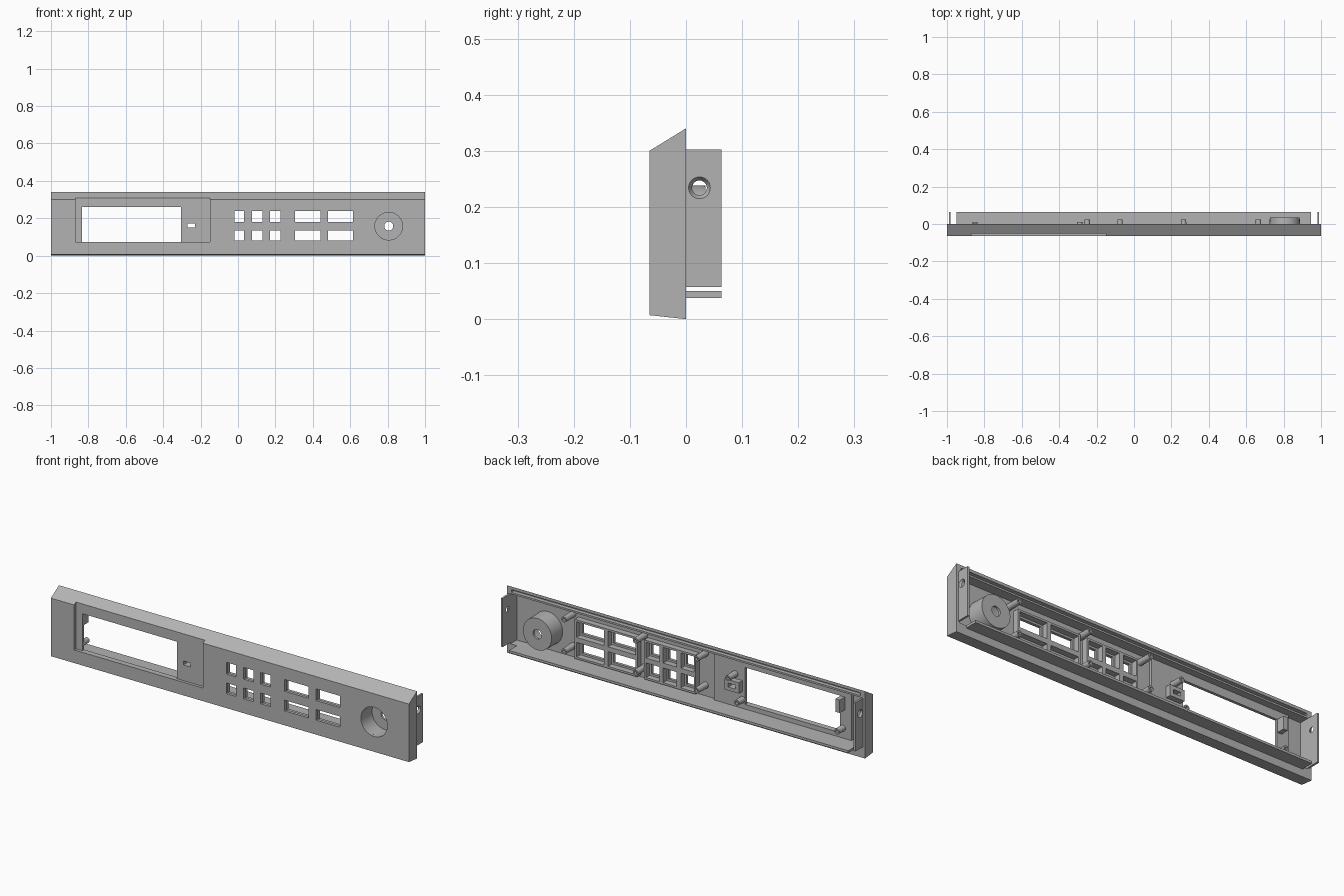
import bpy
import bmesh
import math
from mathutils import Matrix

old = bpy.data.objects.get("Cube")
if old:
    bpy.data.objects.remove(old, do_unlink=True)

grey = bpy.data.materials.new("plain grey")
grey.use_nodes = True
grey.diffuse_color = (0.45, 0.45, 0.45, 1)
grey.node_tree.nodes["Principled BSDF"].inputs["Base Color"].default_value = (0.45, 0.45, 0.45, 1)


def finish(name, bm):
    bmesh.ops.recalc_face_normals(bm, faces=bm.faces)
    mesh = bpy.data.meshes.new(name)
    bm.to_mesh(mesh)
    bm.free()
    mesh.materials.append(grey)
    obj = bpy.data.objects.new(name, mesh)
    bpy.context.collection.objects.link(obj)
    return obj


def box(name, xs, ys, zs):
    bm = bmesh.new()
    bmesh.ops.create_cube(bm, size=1)
    for v in bm.verts:
        v.co = [r[0] if c < 0 else r[1] for c, r in zip(v.co, (xs, ys, zs))]
    return finish(name, bm)


def cone(name, r1, r2, depth, centre, axis):
    bm = bmesh.new()
    bmesh.ops.create_cone(bm, cap_ends=True, segments=32, radius1=r1, radius2=r2, depth=depth)
    turn = Matrix.Rotation(math.pi / 2, 4, axis)
    bmesh.ops.transform(bm, matrix=Matrix.Translation(centre) @ turn, verts=bm.verts)
    return finish(name, bm)


def activate(obj):
    bpy.ops.object.select_all(action='DESELECT')
    obj.select_set(True)
    bpy.context.view_layer.objects.active = obj


def cut(obj, cutter):
    mod = obj.modifiers.new("cut", 'BOOLEAN')
    mod.operation = 'DIFFERENCE'
    mod.solver = 'EXACT'
    mod.object = cutter
    activate(obj)
    bpy.ops.object.modifier_apply(modifier=mod.name)
    bpy.data.objects.remove(cutter, do_unlink=True)


def lathe(name, profile, x, z, steps=32):
    """Closed (radius, y) profile turned about a front-to-back axis."""
    bm = bmesh.new()
    rings = []
    for i in range(steps):
        a = math.tau * i / steps
        rings.append([bm.verts.new((x + r * math.cos(a), y, z + r * math.sin(a))) for r, y in profile])
    for i in range(steps):
        a, b = rings[i], rings[(i + 1) % steps]
        for j in range(len(profile)):
            k = (j + 1) % len(profile)
            bm.faces.new((a[j], a[k], b[k], b[j]))
    obj = finish(name, bm)
    activate(obj)
    bpy.ops.object.shade_smooth_by_angle(angle=math.radians(35))
    return obj


WALL = -0.05   # inner face of the front wall
ROWS = [(0.08, 0.134), (0.179, 0.238)]
SMALL = [(-0.02, 0.033), (0.076, 0.132), (0.172, 0.228)]
WIDE = [(0.306, 0.44), (0.482, 0.616)]

# Main shell: side profile extruded along x
bm = bmesh.new()
section = [(-0.065, 0.007), (0, 0), (0, 0.34), (-0.065, 0.30)]
face = bm.faces.new([bm.verts.new((-1, y, z)) for y, z in section])
ext = bmesh.ops.extrude_face_region(bm, geom=[face])
for v in ext["geom"]:
    if isinstance(v, bmesh.types.BMVert):
        v.co.x = 1
shell = finish("front_panel", bm)
cut(shell, box("cavity", (-0.98, 0.98), (WALL, 0.1), (0.05, 0.302)))
cut(shell, box("top_groove", (-0.975, 0.975), (-0.02, 0.1), (0.311, 0.325)))
cut(shell, box("display_recess", (-0.87, -0.15), (-0.1, WALL), (0.073, 0.31)))
for zs in ROWS:
    for xs in SMALL + WIDE:
        cut(shell, box("button_hole", xs, (-0.1, -0.03), zs))
cut(shell, cone("knob_hole", 0.074, 0.074, 0.1, (0.806, -0.06, 0.158), 'X'))

# Display backing plate with window and slot
plate = box("display_plate", (-0.9, -0.13), (WALL, -0.036), (0.05, 0.302))
cut(plate, box("window", (-0.835, -0.305), (-0.1, 0.1), (0.073, 0.26)))
cut(plate, box("slot", (-0.27, -0.23), (-0.1, 0.1), (0.152, 0.172)))
mount = box("slot_mount", (-0.29, -0.21), (-0.036, -0.008), (0.135, 0.19))
cut(mount, box("slot", (-0.27, -0.23), (-0.1, 0.1), (0.152, 0.172)))
box("display_bracket", (-0.862, -0.838), (-0.036, 0.005), (0.195, 0.26))

# Button guide frames behind the wall
for name, cols in (("small_button_frame", SMALL), ("wide_button_frame", WIDE)):
    frame = box(name, (cols[0][0] - 0.02, cols[-1][1] + 0.02), (WALL, -0.02), (0.06, 0.258))
    for zs in ROWS:
        for a, b in cols:
            cut(frame, box("cell", (a - 0.01, b + 0.01), (-0.1, 0.1), (zs[0] - 0.01, zs[1] + 0.01)))

# Knob cup with shaft hole
lathe("knob_cup", [(0.082, WALL), (0.080, 0.035), (0.024, 0.035), (0.024, 0.024),
                   (0.074, 0.024), (0.074, WALL)], 0.806, 0.158, 48)


# Hollow screw posts
def post(x, z, end):
    lathe("screw_post", [(0.016, WALL), (0.014, end), (0.007, end), (0.007, -0.03),
                         (0.001, -0.03), (0.001, WALL)], x, z, 24)


for x in (-0.075, 0.265, 0.665):
    for z in (0.105, 0.266):
        post(x, z, 0.025)
post(-0.25, 0.214, 0.025)
for x in (-0.29, -0.85):
    post(x, 0.1 if x < -0.5 else 0.095, 0.01)

# Bottom flange and the two side flanges with countersunk holes
box("bottom_flange", (-0.95, 0.945), (0, 0.063), (0.038, 0.05))
for side in (-1, 1):
    flange = box("side_flange", sorted((0.98 * side, 0.99 * side)), (0, 0.063), (0.057, 0.302))
    radii = (0.0125, 0.02) if side > 0 else (0.02, 0.0125)
    cut(flange, cone("screw_hole", radii[0], radii[1], 0.012, (0.985 * side, 0.024, 0.234), 'Y'))
